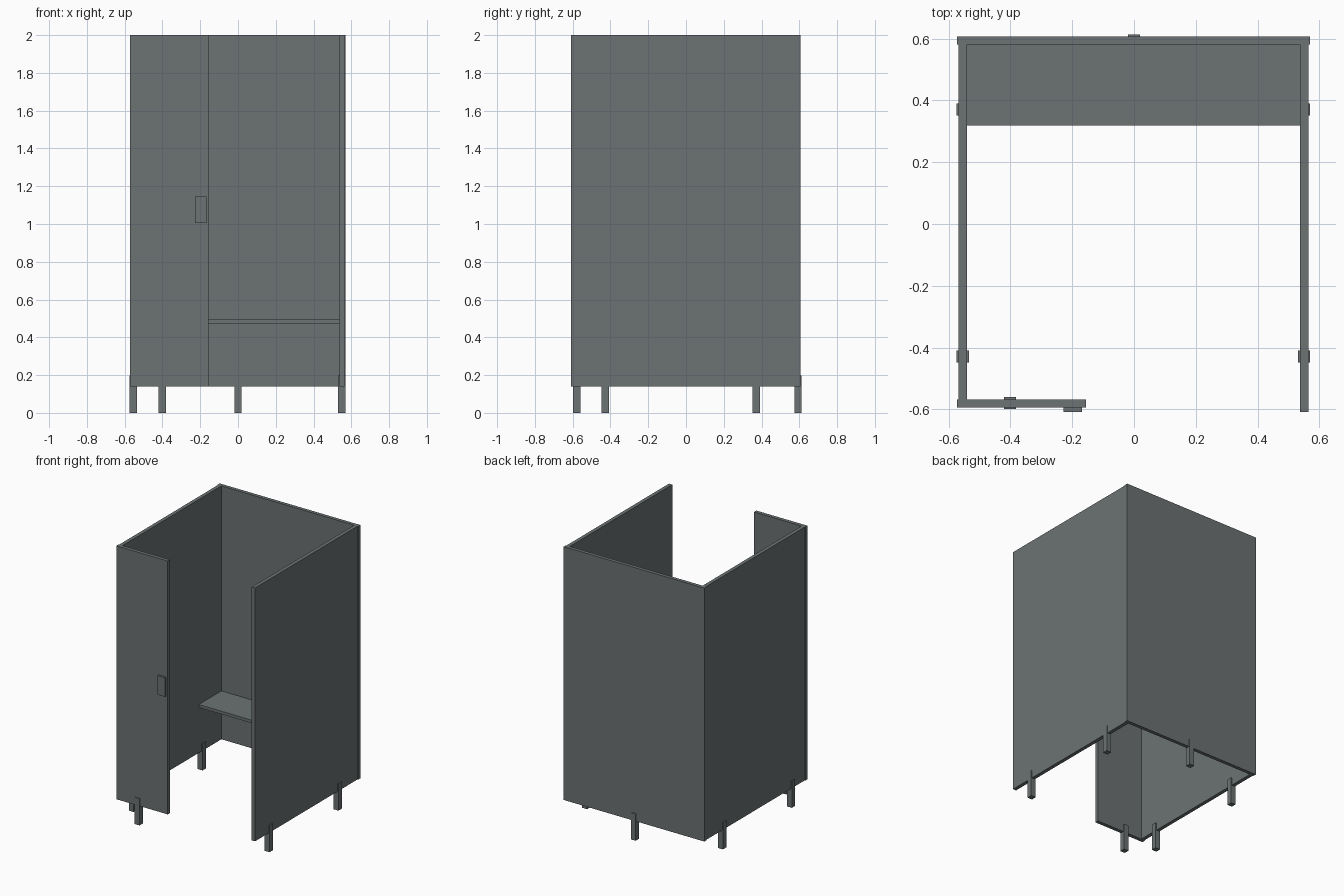
import bpy

if "Cube" in bpy.data.objects:
    bpy.data.objects.remove(bpy.data.objects["Cube"])

grey = bpy.data.materials.new("slate grey")
grey.diffuse_color = (0.150, 0.168, 0.172, 1)
grey.use_nodes = True
grey.node_tree.nodes["Principled BSDF"].inputs["Base Color"].default_value = grey.diffuse_color


def box(name, x, y, z):
    """Box from (min, max) pairs on each axis."""
    bpy.ops.mesh.primitive_cube_add(size=1, location=[sum(p) / 2 for p in (x, y, z)])
    ob = bpy.context.object
    ob.name = name
    ob.scale = [p[1] - p[0] for p in (x, y, z)]
    bpy.ops.object.transform_apply(location=False, rotation=False, scale=True)
    ob.data.materials.append(grey)
    return ob


H = (0.14, 2.0)

# Partition walls
box("left_wall", (-0.568, -0.541), (-0.567, 0.58), H)
box("right_wall", (0.537, 0.564), (-0.608, 0.58), H)
box("back_wall", (-0.573, 0.569), (0.58, 0.606), H)
box("front_panel", (-0.573, -0.155), (-0.594, -0.567), H)

# Bench seat and door latch plate
box("bench_seat", (-0.541, 0.537), (0.318, 0.58), (0.473, 0.495))
box("latch_plate", (-0.228, -0.168), (-0.608, -0.594), (1.005, 1.145))

# Legs clasping the bottom edge of each wall
legs = [(-0.554, -0.428), (-0.554, 0.371), (0.55, -0.428), (0.55, 0.371),
        (0.0, 0.593), (-0.401, -0.579)]
for i, (x, y) in enumerate(legs):
    box(f"leg_{i + 1}", (x - 0.0195, x + 0.0195), (y - 0.0195, y + 0.0195), (0, 0.197))
